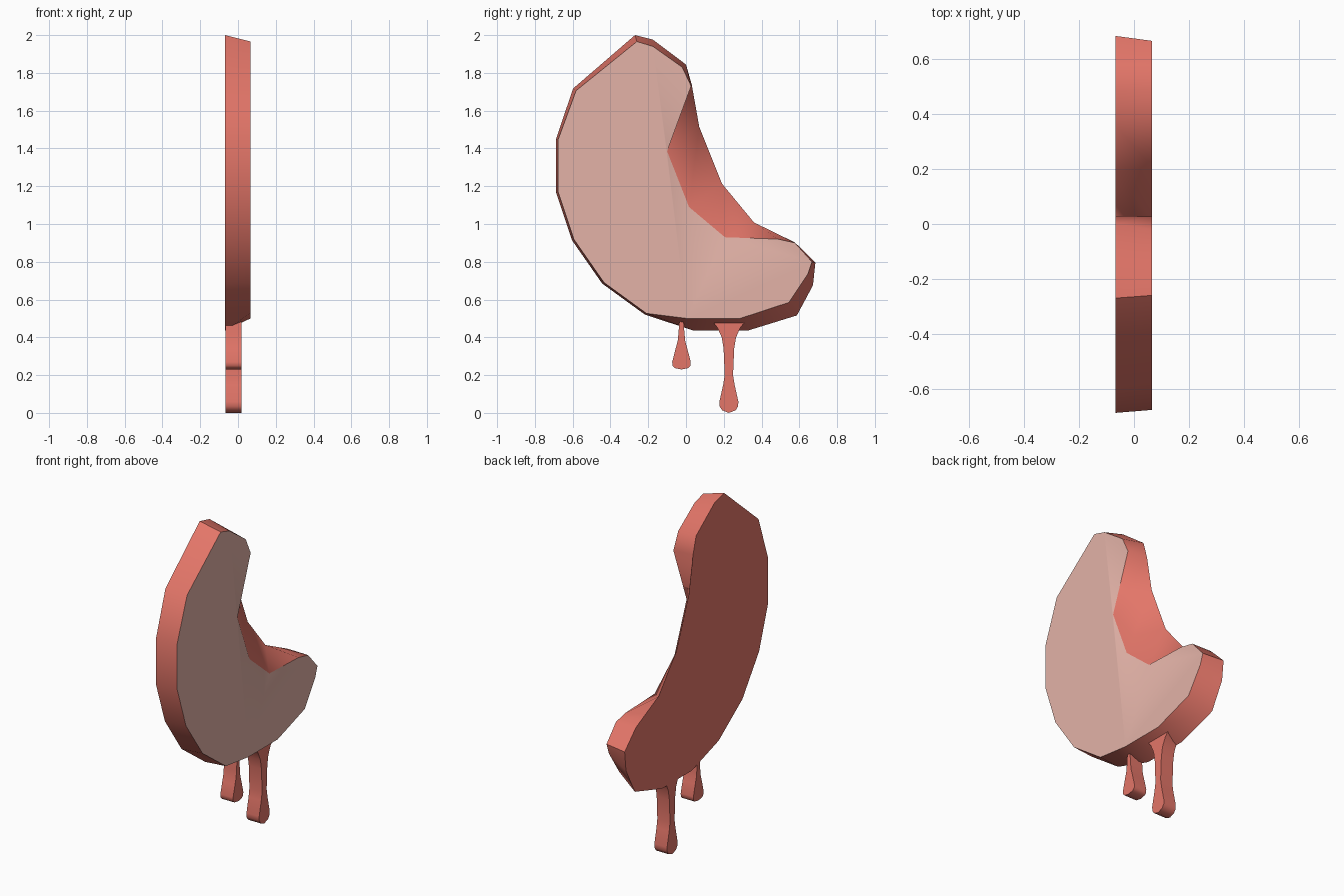
import bpy
import bmesh
import math

cube = bpy.data.objects.get("Cube")
if cube:
    bpy.data.objects.remove(cube, do_unlink=True)


def make_material(name, color):
    mat = bpy.data.materials.new(name)
    mat.use_nodes = True
    mat.diffuse_color = color
    mat.node_tree.nodes["Principled BSDF"].inputs["Base Color"].default_value = color
    return mat


rind_red = make_material("rind red", (0.77, 0.18, 0.14, 1))
flesh_pink = make_material("flesh pink", (0.77, 0.45, 0.39, 1))


def build_slab(name, right_outline, left_outline, right_x, left_x, materials):
    """Loft a flat slab between two matching (y, z) outlines."""
    bm = bmesh.new()
    right = [bm.verts.new((right_x, y, z)) for y, z in right_outline]
    left = [bm.verts.new((left_x, y, z)) for y, z in left_outline]
    bm.faces.new(right)
    left_cap = bm.faces.new(left)
    count = len(right)
    for i in range(count):
        j = (i + 1) % count
        bm.faces.new((right[i], right[j], left[j], left[i]))
    # Only the left cap takes the last material
    left_cap.material_index = len(materials) - 1
    bmesh.ops.recalc_face_normals(bm, faces=bm.faces[:])

    mesh = bpy.data.meshes.new(name)
    bm.to_mesh(mesh)
    bm.free()
    for mat in materials:
        mesh.materials.append(mat)
    obj = bpy.data.objects.new(name, mesh)
    bpy.context.collection.objects.link(obj)

    # Rounded rim shading with crisp cap edges
    bpy.ops.object.select_all(action="DESELECT")
    obj.select_set(True)
    bpy.context.view_layer.objects.active = obj
    bpy.ops.object.shade_smooth_by_angle(angle=math.radians(50))
    return obj


# Crescent body: the larger right outline tapers to the cut left face
body_right = [
    (-.27, 2), (-.175, 1.976), (0, 1.844), (.03, 1.74),
    (.07, 1.515), (.19, 1.214), (.36, 1.008), (.487, .946),
    (.577, .902), (.685, .795), (.672, .675), (.587, .516),
    (.328, .436), (.04, .436), (-.217, .52), (-.444, .685),
    (-.603, .913), (-.688, 1.167), (-.688, 1.45), (-.598, 1.717),
]
body_left = [
    (-.26, 1.966), (-.175, 1.94), (-.02, 1.83), (.027, 1.73),
    (-.1, 1.385), (.016, 1.09), (.206, .93), (.487, .92),
    (.577, .9), (.667, .8), (.645, .735), (.545, .585),
    (.286, .5), (.005, .5), (-.21, .527), (-.434, .69),
    (-.593, .918), (-.677, 1.17), (-.677, 1.447), (-.582, 1.706),
]
build_slab("crescent_body", body_right, body_left, -.068, .066,
           [rind_red, flesh_pink])


def build_drip(name, center, profile):
    """Mirror a (half width, z) profile about its centre into a drip."""
    outline = [(center - w, z) for w, z in profile]
    outline += [(center + w, z) for w, z in reversed(profile) if w > 0]
    build_slab(name, outline, outline, -.067, .018, [rind_red])


# Two hanging drips under the body
build_drip("short_drip", -.024, [
    (.01, .5), (.016, .42), (.02, .38), (.031, .34), (.049, .27),
    (.048, .25), (.036, .237), (0, .23),
])
build_drip("long_drip", .227, [
    (.082, .478), (.06, .45), (.038, .4), (.028, .34), (.022, .2),
    (.03, .15), (.05, .06), (.049, .035), (.036, .014), (0, 0),
])
